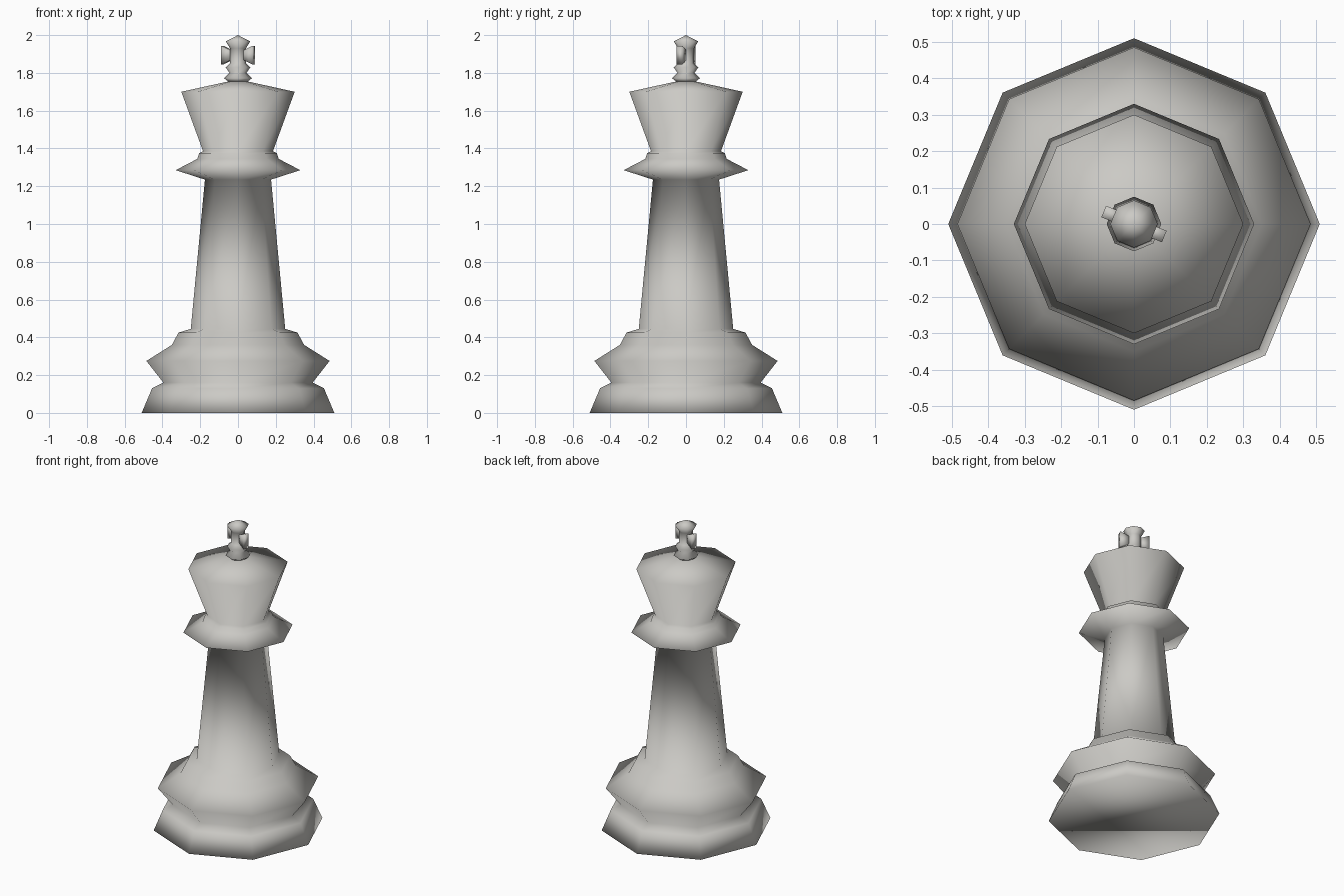
import bpy, bmesh
from math import cos, sin, pi, radians
from mathutils import Matrix

cube = bpy.data.objects.get("Cube")
if cube:
    bpy.data.objects.remove(cube, do_unlink=True)

SIDES = 8

stone = bpy.data.materials.new("warm_grey")
stone.use_nodes = True
colour = (0.6, 0.59, 0.56, 1)
stone.diffuse_color = colour
stone.node_tree.nodes["Principled BSDF"].inputs["Base Color"].default_value = colour


def finish(bm, name):
    bmesh.ops.recalc_face_normals(bm, faces=bm.faces)
    for f in bm.faces:
        f.smooth = True
    mesh = bpy.data.meshes.new(name)
    bm.to_mesh(mesh)
    bm.free()
    mesh.materials.append(stone)
    obj = bpy.data.objects.new(name, mesh)
    bpy.context.collection.objects.link(obj)
    return obj


def lathe(bm, profile):
    """Turn (radius, height) points into an octagonal solid."""
    rings = []
    for r, z in profile:
        if r == 0:
            rings.append([bm.verts.new((0, 0, z))] * SIDES)
        else:
            rings.append([bm.verts.new((r * cos(2 * pi * i / SIDES),
                                        r * sin(2 * pi * i / SIDES), z))
                          for i in range(SIDES)])
    for low, high in zip(rings, rings[1:]):
        for i in range(SIDES):
            j = (i + 1) % SIDES
            corners = [low[i], low[j], high[j], high[i]]
            bm.faces.new(list(dict.fromkeys(corners)))
    if profile[0][0] > 0:
        bm.faces.new(rings[0])
    return rings


# Body: foot, base bulge, tapering column, collar and crown
bm = bmesh.new()
lathe(bm, [
    (0.51, 0), (0.455, 0.13), (0.395, 0.16), (0.485, 0.275),
    (0.35, 0.36), (0.315, 0.425), (0.25, 0.445), (0.175, 1.235),
    (0.33, 1.285), (0.215, 1.345), (0.205, 1.375), (0.185, 1.385),
    (0.30, 1.70), (0.05, 1.755), (0, 1.757),
])
finish(bm, "body")

# Finial stem: two small rings, neck and pointed cap
bm = bmesh.new()
lathe(bm, [
    (0.045, 1.75), (0.075, 1.772), (0.045, 1.80), (0.065, 1.83),
    (0.042, 1.85), (0.042, 1.93), (0.065, 1.967), (0, 2.0),
])
finish(bm, "finial_stem")

# Cross arms: flared blocks on two opposite stem faces
for name, angle in (("left_cross_arm", -22.5), ("right_cross_arm", 157.5)):
    bm = bmesh.new()
    bmesh.ops.create_cube(bm, size=1)
    for v in bm.verts:
        outer = v.co.x > 0
        v.co.x = 0.09 if outer else 0.03
        v.co.y *= 0.034
        v.co.z = 1.894 + v.co.z * (0.098 if outer else 0.045)
    bm.transform(Matrix.Rotation(radians(angle), 4, "Z"))
    finish(bm, name)
